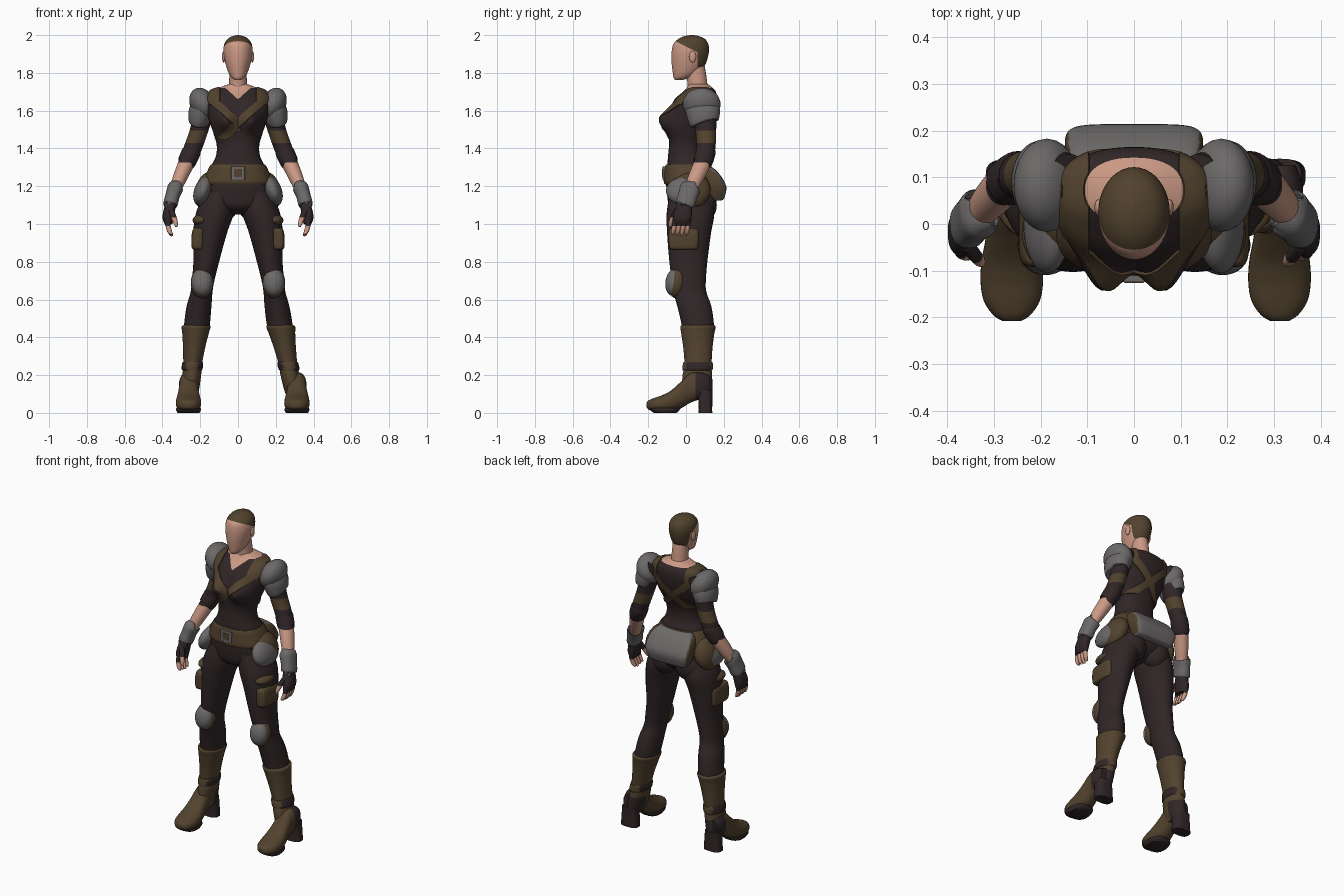
import bpy, bmesh, math
from mathutils import Vector, Matrix, Euler


def material(name, rgb):
    m = bpy.data.materials.new(name)
    m.diffuse_color = (*rgb, 1)
    return m


DARK = material("dark cloth", (0.03, 0.019, 0.02))
BROWN = material("brown leather", (0.085, 0.055, 0.027))
GRAY = material("gray metal", (0.15, 0.14, 0.14))
SKIN = material("skin", (0.6, 0.32, 0.235))
MATS = [DARK, BROWN, GRAY, SKIN]
D, B, G, S = range(4)


def finish(bm, name, rule, cuts=(), raised=None, depth=0.006):
    """Cut along planes, colour faces by rule, optionally raise one colour."""
    for co, no in cuts:
        bmesh.ops.bisect_plane(bm, geom=bm.verts[:] + bm.edges[:] + bm.faces[:],
                               plane_co=co, plane_no=no, dist=1e-5)
    bmesh.ops.recalc_face_normals(bm, faces=bm.faces[:])
    bm.normal_update()
    for f in bm.faces:
        f.smooth = True
        f.material_index = rule(f.calc_center_median(), f.normal) if callable(rule) else rule
    if raised is not None:
        bmesh.ops.inset_region(bm, faces=[f for f in bm.faces if f.material_index == raised],
                               thickness=0.001, depth=depth, use_even_offset=False)
    me = bpy.data.meshes.new(name)
    bm.to_mesh(me)
    bm.free()
    for m in MATS:
        me.materials.append(m)
    ob = bpy.data.objects.new(name, me)
    bpy.context.collection.objects.link(ob)
    return ob


def spline(p, steps):
    """Catmull-Rom through the section rows."""
    p = [p[0]] + list(p) + [p[-1]]
    out = []
    for i in range(1, len(p) - 2):
        for k in range(steps):
            t = k / steps
            out.append([0.5 * (2 * b + (c - a) * t + (2 * a - 5 * b + 4 * c - d) * t * t
                               + (3 * b - a - 3 * c + d) * t ** 3)
                        for a, b, c, d in zip(*p[i - 1:i + 3])])
    return out + [list(p[-1])]


def loft(name, secs, rule, s=1, axes="xy", n=36, steps=5, e=2.0, deform=None, **kw):
    """Skin rings (x, y, z, radius a, radius b) along a path; s=-1 mirrors."""
    rows = spline(secs, steps)
    bm = bmesh.new()
    rings = []
    for i, (x, y, z, a, b) in enumerate(rows):
        u, v = Vector((1, 0, 0)), Vector((0, 1, 0))
        if axes == "xz":
            v = Vector((0, 0, 1))
        elif axes == "path":
            t = (Vector(rows[min(i + 1, len(rows) - 1)][:3]) - Vector(rows[max(i - 1, 0)][:3])).normalized()
            v = (v - t * v.dot(t)).normalized()
            u = v.cross(t)
        ring = []
        for k in range(n):
            c, q = math.cos(2 * math.pi * k / n), math.sin(2 * math.pi * k / n)
            c, q = (math.copysign(abs(w) ** (2 / e), w) for w in (c, q))
            p = Vector((x, y, z)) + u * c * max(a, .001) + v * q * max(b, .001)
            if deform:
                p = deform(p)
            ring.append(bm.verts.new((p.x * s, p.y, p.z)))
        rings.append(ring)
    for r0, r1 in zip(rings, rings[1:]):
        for k in range(n):
            bm.faces.new((r0[k], r0[(k + 1) % n], r1[(k + 1) % n], r1[k]))
    bm.faces.new(rings[0])
    bm.faces.new(rings[-1])
    return finish(bm, name, rule, **kw)


def ball(name, loc, rad, rule, s=1, rot=(0, 0, 0)):
    bm = bmesh.new()
    bmesh.ops.create_uvsphere(bm, u_segments=28, v_segments=18, radius=1)
    m = Matrix.Translation(loc) @ Euler(rot).to_matrix().to_4x4() @ Matrix.Diagonal((*rad, 1))
    bmesh.ops.transform(bm, matrix=Matrix.Diagonal((s, 1, 1, 1)) @ m, verts=bm.verts[:])
    return finish(bm, name, rule)


def fb(rows):
    """Rows (z, half width, front y, back y) to centred sections."""
    return [(0, (f + k) / 2, z, w, (k - f) / 2) for z, w, f, k in rows]


def level(*zs):
    return [((0, 0, z), (0, 0, 1)) for z in zs]


# torso with bust, neckline and crossed straps
def bust(p):
    if p.y < 0.02:
        g = math.exp(-((abs(p.x) - .07) / .05) ** 2 - ((p.z - 1.545) / .055) ** 2)
        p.y -= 0.062 * g
    return p


def strap(c, sx):
    return sx * .676 * c.x - .737 * (c.z - 1.532)


def torso_rule(c, n):
    if c.z > 1.72 or (c.y < .05 and c.z > 1.66 + .9 * abs(c.x)):
        return S
    if .095 < abs(c.x) < .15 and c.z > 1.63:
        return B
    if c.z > 1.45 and (abs(strap(c, 1)) < .021 or (abs(strap(c, -1)) < .021 and (c.y > .03 or c.x < .01))):
        return B
    return D


cuts = level(1.45, 1.63, 1.72) + [((x, 0, 0), (1, 0, 0)) for x in (-.15, -.095, .095, .15)]
for sx in (1, -1):
    cuts.append(((0, 0, 1.66), (-.9 * sx, 0, 1)))
    for o in (-.021, .021):
        cuts.append(((0, 0, 1.532 - o / .737), (.676 * sx, 0, -.737)))
loft("torso", fb([(1.05, .06, -.03, .09), (1.09, .14, -.085, .145), (1.15, .18, -.10, .16),
                  (1.22, .17, -.105, .145), (1.30, .145, -.10, .115), (1.36, .117, -.095, .092),
                  (1.42, .113, -.09, .092), (1.48, .13, -.092, .112), (1.54, .15, -.09, .14),
                  (1.60, .165, -.085, .158), (1.66, .168, -.06, .165), (1.70, .15, -.015, .158),
                  (1.722, .10, .005, .14), (1.74, .05, .015, .115)]),
     torso_rule, n=72, e=2.3, deform=bust, cuts=cuts, raised=B)

# neck, head and ears
loft("neck", [(0, .07, 1.66, .065, .06), (0, .062, 1.73, .049, .053), (0, .055, 1.79, .046, .052),
              (0, .045, 1.86, .045, .05)], S)


def head_rule(c, n):
    return B if (c.y > .06 and c.z > 1.83) or c.z > 1.94 - .5 * c.y else S


loft("head", fb([(1.762, .015, -.058, -.02), (1.775, .034, -.066, .025), (1.80, .05, -.07, .065),
                 (1.84, .064, -.075, .10), (1.88, .073, -.077, .115), (1.92, .077, -.075, .122),
                 (1.955, .072, -.066, .117), (1.98, .055, -.04, .10), (1.994, .03, -.01, .07),
                 (2.0, .004, .02, .04)]), head_rule, n=40,
     cuts=level(1.83) + [((0, .06, 0), (0, 1, 0)), ((0, 0, 1.94), (0, .5, 1))])

# belt, buckle and rear hip plate
loft("belt", fb([(1.21, .178, -.112, .155), (1.225, .183, -.118, .158), (1.26, .17, -.116, .145),
                 (1.30, .153, -.112, .125), (1.315, .143, -.104, .115)]), B, e=2.3, n=48)
loft("buckle", [(0, -.112, 1.235, .036, .012), (0, -.112, 1.305, .036, .012)], G, e=8, steps=1)
loft("buckle_inset", [(0, -.113, 1.25, .022, .014), (0, -.113, 1.29, .022, .014)], B, e=8, steps=1)
loft("rear_plate", [(0, .16, 1.125, .115, .03), (0, .163, 1.14, .13, .04), (0, .16, 1.20, .148, .053),
                    (0, .128, 1.27, .14, .045), (0, .10, 1.31, .11, .025)],
     lambda c, n: B if abs(n.x) > .75 or abs(c.x) > .14 else G, e=5, n=48)

for s, side in ((1, "right"), (-1, "left")):
    def nm(t):
        return side + "_" + t

    ball(nm("ear"), (.076, .035, 1.885), (.009, .018, .03), S, s)
    ball(nm("buttock"), (.085, .088, 1.10), (.085, .075, .09), D, s)

    # arm with sleeve bands
    def arm_rule(c, n):
        return S if c.z < 1.325 else B if 1.43 < c.z < 1.495 else D
    loft(nm("arm"), [(.14, .095, 1.68, .05, .055), (.18, .10, 1.60, .055, .062), (.205, .105, 1.50, .048, .055),
                     (.24, .105, 1.40, .047, .05), (.27, .09, 1.33, .043, .046), (.305, .055, 1.25, .038, .042),
                     (.333, .022, 1.18, .03, .034), (.352, 0, 1.12, .025, .03)], arm_rule, s, "path",
         cuts=level(1.325, 1.43, 1.495))
    loft(nm("sleeve_cuff"), [(.245, .104, 1.39, .047, .05), (.25, .103, 1.375, .05, .053),
                             (.272, .089, 1.327, .048, .051), (.276, .086, 1.32, .042, .045)], D, s, "path")

    # layered shoulder guard
    ball(nm("shoulder_guard"), (.187, .083, 1.635), (.066, .1, .09), G, s, (0, .45, 0))
    loft(nm("shoulder_guard_lower"), [(.185, .085, 1.63, .06, .088), (.198, .09, 1.59, .064, .09),
                                      (.208, .093, 1.545, .056, .08), (.21, .095, 1.535, .047, .068)], G, s, "path")

    # bracer, gloved hand, fingers and thumb
    loft(nm("bracer"), [(.329, .026, 1.195, .034, .04), (.332, .023, 1.19, .042, .054), (.346, .01, 1.15, .038, .052),
                        (.358, -.004, 1.105, .038, .05), (.359, -.006, 1.10, .03, .04)], G, s, "path", e=2.4)
    loft(nm("glove"), [(.352, 0, 1.12, .027, .035), (.364, -.012, 1.07, .03, .045), (.37, -.02, 1.03, .029, .048),
                       (.366, -.024, 1.0, .02, .042)], D, s, "path", e=2.4)
    for i in range(4):
        y = .016 - .024 * i
        loft(nm("finger_%d" % (i + 1)), [(.37, y, 1.03, .014, .013), (.37, y - .006, .99, .0135, .0125),
                                         (.36, y - .012, .957, .012, .011),
                                         (.348, y - .015, .936 + .006 * abs(i - 1), .006, .006)],
             lambda c, n: D if c.z > .99 else S, s, "path", n=12, steps=3, cuts=level(.99))
    loft(nm("thumb"), [(.358, -.045, 1.075, .016, .016), (.342, -.066, 1.04, .015, .015),
                       (.33, -.08, 1.005, .012, .012), (.326, -.086, .985, .006, .006)],
         lambda c, n: D if c.z > 1.035 else S, s, "path", n=12, steps=3, cuts=level(1.035))

    # hip guard on leather backing
    ball(nm("hip_backing"), (.168, .03, 1.18), (.058, .10, .10), B, s, (0, -.3, 0))
    ball(nm("hip_guard"), (.186, 0, 1.175), (.046, .106, .08), G, s, (0, -.35, 0))

    # leg, knee pad and thigh pouch; the right foot stands further out
    def dx(z, s=s):
        return .05 * max(0, 1 - z / .5) if s > 0 else 0

    def rows(r):
        return [(x + dx(z), (f + k) / 2, z, w, (k - f) / 2) for z, x, w, f, k in r]
    loft(nm("leg"), rows([(1.17, .095, .08, -.085, .13), (1.06, .122, .10, -.102, .15), (.95, .148, .089, -.10, .132),
                          (.80, .168, .068, -.088, .113), (.70, .185, .06, -.075, .105), (.64, .193, .058, -.067, .108),
                          (.56, .207, .066, -.045, .135), (.46, .218, .068, -.022, .148), (.40, .225, .06, -.02, .14)]),
         D, s)
    ball(nm("knee_backing"), (.19, -.045, .69), (.06, .05, .083), B, s, (-.15, 0, 0))
    ball(nm("knee_pad"), (.19, -.064, .692), (.055, .045, .072), G, s, (-.15, 0, 0))
    loft(nm("thigh_pouch"), [(.208, -.012, .865, .025, .06), (.212, -.012, .875, .033, .077),
                             (.213, -.012, .93, .034, .08), (.208, -.012, .97, .031, .077),
                             (.205, -.012, .98, .02, .06)], B, s, e=4)
    ball(nm("thigh_strap_patch"), (.195, -.02, 1.02), (.045, .07, .03), B, s)

    # boot shaft, foot, sole and heel
    loft(nm("boot_shaft"), rows([(.465, .221, .066, -.02, .148), (.455, .222, .077, -.03, .157),
                                 (.42, .225, .07, -.025, .15), (.34, .233, .058, -.014, .14),
                                 (.25, .241, .049, -.008, .135), (.20, .245, .05, -.018, .138),
                                 (.12, .255, .048, -.02, .14), (.08, .26, .04, 0, .13)]),
         lambda c, n: D if c.z < .19 and c.y > .06 else B, s, cuts=level(.19) + [((0, .06, 0), (0, 1, 0))])
    loft(nm("boot_strap"), rows([(.27, .24, .052, -.012, .139), (.26, .24, .056, -.016, .142),
                                 (.235, .243, .056, -.019, .142), (.225, .243, .051, -.018, .138)]),
         lambda c, n: D if abs(n.x) > .7 else B, s)
    fx = .312 if s > 0 else .262
    foot = [(-.208, .042, .02, .014), (-.195, .042, .04, .026), (-.165, .044, .06, .036), (-.125, .049, .067, .045),
            (-.08, .062, .065, .056), (-.03, .092, .056, .07), (.02, .13, .05, .078),
            (.08, .145, .05, .07), (.125, .145, .035, .05)]
    loft(nm("boot_foot"), [(fx, y, z, a, b) for y, z, a, b in foot],
         lambda c, n: D if c.y > .05 or c.z < .024 else B, s, "xz", e=2.3,
         cuts=level(.024) + [((0, .05, 0), (0, 1, 0))])
    loft(nm("boot_heel"), [(fx, .103, 0, .056, .036), (fx, .103, .04, .053, .036), (fx, .10, .12, .047, .04)],
         D, s, e=3)
    loft(nm("boot_sole"), [(fx, -.11, 0, .058, .06), (fx, -.112, .014, .066, .078), (fx, -.112, .026, .064, .08)],
         D, s, e=2.6, steps=2)

# smooth shading with crisp edges
for ob in bpy.context.scene.objects:
    ob.select_set(True)
    bpy.context.view_layer.objects.active = ob
bpy.ops.object.shade_smooth_by_angle(angle=math.radians(45))
